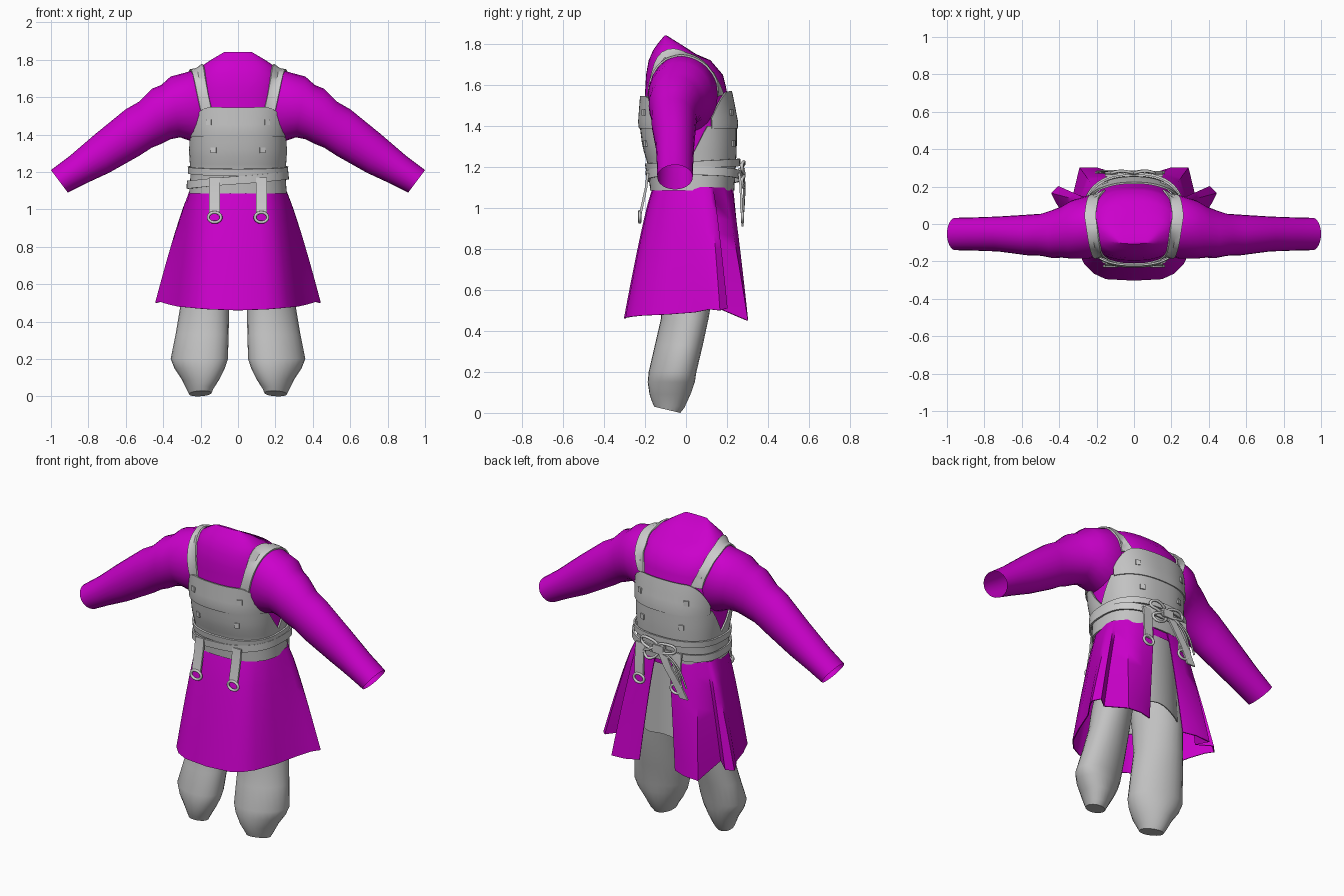
import bpy, bmesh, math
from mathutils import Vector
from mathutils.bvhtree import BVHTree

if "Cube" in bpy.data.objects:
    bpy.data.objects.remove(bpy.data.objects["Cube"])


def mat(name, rgb):
    m = bpy.data.materials.new(name)
    m.diffuse_color = (*rgb, 1)
    m.use_nodes = True
    m.node_tree.nodes["Principled BSDF"].inputs["Base Color"].default_value = m.diffuse_color
    return m


PURPLE = mat("purple_cloth", (0.6, 0.0, 0.6))
GREY = mat("grey_leather", (0.54, 0.54, 0.54))
LIGHT = mat("light_grey_strap", (0.6, 0.6, 0.6))


def finish(name, bm, material, thick=0, angle=40):
    bmesh.ops.recalc_face_normals(bm, faces=bm.faces)
    me = bpy.data.meshes.new(name)
    bm.to_mesh(me)
    bm.free()
    me.materials.append(material)
    ob = bpy.data.objects.new(name, me)
    bpy.context.collection.objects.link(ob)
    bpy.ops.object.select_all(action='DESELECT')
    ob.select_set(True)
    bpy.context.view_layer.objects.active = ob
    if thick:
        s = ob.modifiers.new("thickness", 'SOLIDIFY')
        s.thickness, s.offset = thick, 0
        bpy.ops.object.modifier_apply(modifier=s.name)
    bpy.ops.object.shade_smooth_by_angle(angle=math.radians(angle))
    return ob


def loft(name, rings, material, closed=True, caps=(False, False), thick=0, angle=40):
    bm = bmesh.new()
    rows = [[bm.verts.new(p) for p in r] for r in rings]
    n = len(rows[0])
    for a, b in zip(rows, rows[1:]):
        for i in range(n if closed else n - 1):
            j = (i + 1) % n
            bm.faces.new((a[i], a[j], b[j], b[i]))
    for row, cap in zip((rows[0], rows[-1]), caps):
        if cap:
            bm.faces.new(row)
    return finish(name, bm, material, thick, angle)


def interp(table, t):
    for a, b in zip(table, table[1:]):
        if t <= b[0] or b is table[-1]:
            f = min(1, max(0, (t - a[0]) / (b[0] - a[0])))
            return [u + (v - u) * f for u, v in zip(a[1:], b[1:])]


# Body profile: height, half width, front y, back y
BODY = [(1.05, .245, -.155, .215), (1.2, .235, -.165, .225), (1.3, .245, -.195, .23),
        (1.42, .25, -.21, .23), (1.55, .26, -.2, .205), (1.65, .25, -.195, .18),
        (1.72, .23, -.182, .12), (1.77, .188, -.16, .05), (1.805, .135, -.135, -.005),
        (1.84, .075, -.106, -.092)]
EXP = 0.82


def body_pt(th, z, off=0):
    rx, yf, yb = interp(BODY, z)
    c, s = math.cos(th), math.sin(th)
    x = math.copysign(abs(c) ** EXP, c) * (rx + off)
    y = (yf + yb) / 2 + math.copysign(abs(s) ** EXP, s) * ((yb - yf) / 2 + off)
    return Vector((x, y, z))


def face_pt(x, z, side, off):
    """Point on the front (side -1) or back (side 1) at a given x."""
    th = math.acos(max(-1, min(1, math.copysign((abs(x) / (interp(BODY, z)[0] + off)) ** (1 / EXP), x))))
    return body_pt(th * side, z, off)


def turn(n):
    return [2 * math.pi * i / n for i in range(n)]


# Tunic body, with the neckline dipping slightly at the back
def dip(a, z):
    return Vector((0, 0, -.02 * max(0, math.sin(a)) ** 2 if 1.76 < z < 1.83 else 0))


torso = loft("tunic_body", [[body_pt(a, z) + dip(a, z) for a in turn(40)] for z in
             (1.05, 1.2, 1.3, 1.42, 1.5, 1.6, 1.65, 1.72, 1.77, 1.805, 1.84)], PURPLE, caps=(False, True))

# Sleeves: top x, top z, bottom x, bottom z, front y, back y
SLEEVE = [(.15, 1.755, .15, 1.35, -.16, .12), (.24, 1.742, .24, 1.36, -.185, .155),
          (.36, 1.71, .31, 1.385, -.185, .125), (.41, 1.665, .36, 1.375, -.18, .095),
          (.46, 1.645, .41, 1.35, -.182, .075), (.53, 1.575, .46, 1.33, -.17, .055),
          (.60, 1.535, .53, 1.285, -.168, .05), (.76, 1.405, .69, 1.195, -.147, .04),
          (.90, 1.285, .82, 1.135, -.142, .035), (1.0, 1.21, .91, 1.09, -.14, .033)]
shells = [torso]
for sx, side in ((1, "right"), (-1, "left")):
    rings = []
    for tx, tz, bx, bz, yf, yb in SLEEVE:
        rings.append([(sx * ((tx + bx) / 2 + (tx - bx) / 2 * math.sin(a)),
                       (yf + yb) / 2 + (yb - yf) / 2 * math.cos(a),
                       (tz + bz) / 2 + (tz - bz) / 2 * math.sin(a)) for a in turn(24)])
    shells.append(loft(side + "_sleeve", rings, PURPLE))

# Flared skirt, open at the back: top x, top y, hem x, hem y, hem z
SKIRT = [(0, -.16, 0, -.3, .46), (.1, -.155, .15, -.292, .465), (.15, -.142, .215, -.262, .47),
         (.19, -.115, .265, -.21, .475), (.235, -.04, .32, -.09, .48), (.253, .03, .365, .04, .49),
         (.256, .08, .415, .115, .505), (.253, .115, .44, .165, .5), (.245, .13, .405, .2, .51),
         (.235, .14, .33, .135, .52), (.2, .18, .29, .3, .45), (.12, .218, .2, .3, .455),
         (.045, .227, .12, .275, .46)]
plan = [(-a, b, -c, d, e) for a, b, c, d, e in reversed(SKIRT[1:])] + SKIRT
rings = []
for k in range(9):
    t = k / 8
    f = t ** 0.85
    rings.append([(a + (c - a) * f, b + (d - b) * f, 1.1 + (e - 1.1) * t) for a, b, c, d, e in plan])
loft("skirt", rings, PURPLE, closed=False, thick=.006, angle=50)

# Grey under skirt seen through the back slit
rings = [[(rx * math.cos(a), yc + ry * math.sin(a), z + w * math.sin(5 * a)) for a in turn(40)]
         for z, rx, yc, ry, w in ((1.1, .23, .03, .175, 0), (.85, .235, .03, .18, 0), (.615, .24, .03, .185, .012))]
loft("under_skirt", rings, GREY, thick=.006)

# Trousers: height, centre x, half width, front y, back y
LEG = [(1.0, .115, .11, -.11, .16), (.8, .13, .12, -.12, .16), (.6, .165, .127, -.125, .135),
       (.46, .18, .132, -.122, .11), (.33, .192, .142, -.152, .082), (.2, .207, .153, -.182, .051),
       (.15, .205, .135, -.187, .043), (.09, .2, .1, -.178, .022), (.04, .202, .072, -.166, -.008),
       (.015, .202, .06, -.155, -.028)]
for sx, side in ((1, "right"), (-1, "left")):
    loft(side + "_trouser_leg", [[(sx * (cx + rx * math.cos(a)), (yf + yb) / 2 + (yb - yf) / 2 * math.sin(a + .22),
         z - (.015 * math.sin(a + .22) if z < .05 else 0)) for a in turn(24)] for z, cx, rx, yf, yb in LEG],
         GREY, caps=(True, True))


# Bands that follow the body: corset plates and belts
def band(name, lo, hi, off, material, a0=0, a1=2 * math.pi, thick=.01, rows=5, sag=0):
    full = a1 - a0 > 6.2
    n = 56
    angs = [a0 + (a1 - a0) * i / (n if full else n - 1) for i in range(n)]
    rings = [[body_pt(a, lo(a) + (hi(a) - lo(a)) * k / rows, off + sag * max(0, math.sin(a))) for a in angs]
             for k in range(rows + 1)]
    return loft(name, rings, material, closed=full, thick=thick)


def armhole(a):
    return 1.557 + .012 * math.sin(a) - .31 * max(0, 1 - abs(math.sin(a)) / .9) ** 1.5


band("corset_lower", lambda a: 1.085, lambda a: min(1.4, armhole(a)), .013, GREY, rows=8)
for name, mid in (("front", -math.pi / 2), ("back", math.pi / 2)):
    band("corset_upper_" + name, lambda a: 1.388, armhole, .019, GREY, mid - 1.15, mid + 1.15)
band("upper_belt", lambda a: 1.192 + .012 * math.sin(a), lambda a: 1.228 + .012 * math.sin(a), .026, LIGHT,
     rows=1, sag=.008)
band("slanted_belt", lambda a: 1.135 + .025 * math.cos(a), lambda a: 1.177 + .025 * math.cos(a), .029, LIGHT,
     rows=1, sag=.018)


def box(name, p, size, material):
    bm = bmesh.new()
    bmesh.ops.create_cube(bm, size=1)
    for v in bm.verts:
        v.co = Vector(p) + Vector([c * s for c, s in zip(v.co, size)])
    return finish(name, bm, material)


def ribbon(name, pts, width, material, thick=.01):
    return loft(name, [[Vector(p) + Vector((d, 0, 0)) for d in (-width / 2, 0, width / 2)] for p in pts],
                material, closed=False, thick=thick)


def rope(name, pts, radius, material, cyclic=False):
    cu = bpy.data.curves.new(name, 'CURVE')
    cu.dimensions, cu.bevel_depth, cu.bevel_resolution, cu.resolution_u = '3D', radius, 2, 6
    sp = cu.splines.new('BEZIER')
    sp.bezier_points.add(len(pts) - 1)
    for b, p in zip(sp.bezier_points, pts):
        b.co = p
        b.handle_left_type = b.handle_right_type = 'AUTO'
    sp.use_cyclic_u = cyclic
    cu.materials.append(material)
    ob = bpy.data.objects.new(name, cu)
    bpy.context.collection.objects.link(ob)


# Studs, hanging straps and rings, front and back
for side, label in ((-1, "front"), (1, "back")):
    for sx in (-1, 1):
        for x, z, off in ((.155, 1.465, .024), (.13, 1.315, .018)):
            stud = box(label + "_stud", (0, 0, 0), (.03, .012, .03), LIGHT)
            stud.location = face_pt(sx * x, z, side, off)
            q = face_pt(sx * (x + .01), z, side, off) - face_pt(sx * (x - .01), z, side, off)
            stud.rotation_euler.z = math.atan(q.y / q.x)
        x = sx * .125
        y = face_pt(x, 1.17, side, .038 if side < 0 else .05).y
        hang = .035 if side < 0 else .012
        ribbon(label + "_hanging_strap", [(x, y, 1.17), (x, y + side * .008, 1.1), (x, y + side * hang, .975)],
               .058, LIGHT, .012)
        rope(label + "_ring", [(x + .034 * math.cos(a), y + side * (hang + .004), .957 + .026 * math.sin(a))
                               for a in turn(8)], .008, LIGHT, True)

# Knotted sash ends at the back
box("sash_knot", (-.01, .272, 1.17), (.07, .03, .05), LIGHT)
ribbon("sash_tail", [(-.03, .275, 1.16), (-.075, .283, 1.08), (-.13, .28, 1.0), (-.18, .275, .91)], .055, LIGHT)
for k, (dx, dz) in enumerate(((.11, .03), (-.12, .02), (.09, -.04))):
    rope("sash_loop_%d" % k, [(0, .27, 1.17), (dx * .6, .283, 1.17 + dz + .025), (dx, .272, 1.17 + dz),
                              (dx * .6, .283, 1.17 + dz - .03)], .008, LIGHT, True)
for k, x in enumerate((-.2, -.17)):
    rope("cord_%d" % k, [(-.03, .28, 1.17), (x * .7, .285, 1.1), (x, .28, .98)], .005, GREY)

# Shoulder straps laid over the tunic surface
verts, faces = [], []
for ob in shells:
    base = len(verts)
    verts += [v.co.copy() for v in ob.data.vertices]
    faces += [[base + i for i in p.vertices] for p in ob.data.polygons]
tree = BVHTree.FromPolygons(verts, faces)
PATH = [(0, .17), (.3, .205), (.6, .235), (.8, .22), (1, .185)]
for sx, side in ((1, "right"), (-1, "left")):
    rings = []
    for k in range(25):
        t = k / 24
        x, = interp(PATH, t)
        a = math.radians(170 - 155 * t)
        d = Vector((0, math.cos(a), math.sin(a)))
        row = []
        for w in (-.03, 0, .03):
            o = Vector((sx * (x + w), -.01, 1.5))
            hit = tree.ray_cast(o + d, -d)[0]
            row.append((hit if hit else o + d * .2) + d * .007)
        rings.append(row)
    loft(side + "_shoulder_strap", rings, LIGHT, closed=False, thick=.009)
